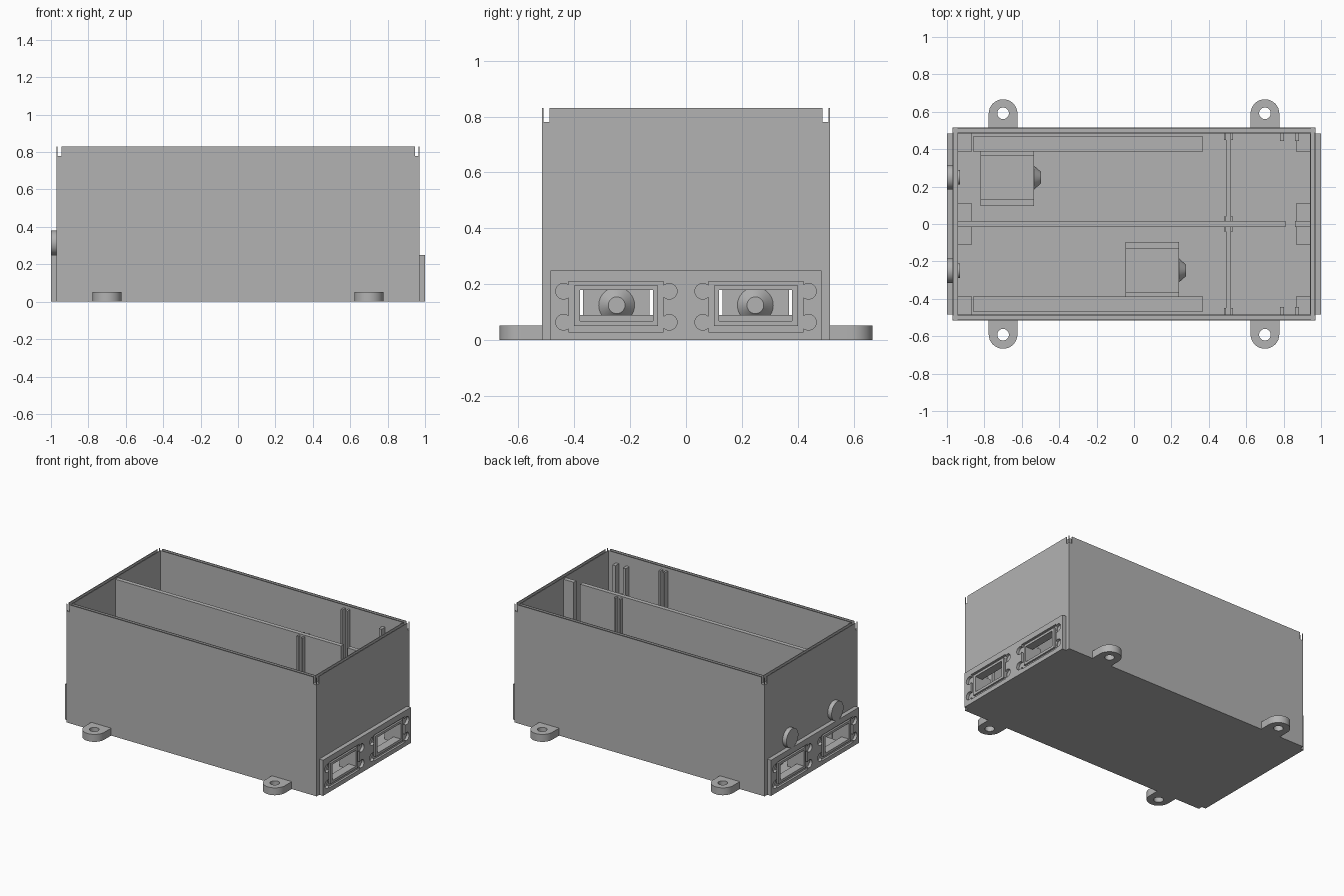
import bpy
import bmesh
from mathutils import Matrix, Vector

if "Cube" in bpy.data.objects:
    bpy.data.objects.remove(bpy.data.objects["Cube"])

grey = bpy.data.materials.new("light_grey")
grey.use_nodes = True
grey.diffuse_color = (0.45, 0.45, 0.45, 1)
grey.node_tree.nodes["Principled BSDF"].inputs["Base Color"].default_value = (0.45, 0.45, 0.45, 1)


def finish(name, bm):
    mesh = bpy.data.meshes.new(name)
    bm.to_mesh(mesh)
    bm.free()
    mesh.materials.append(grey)
    obj = bpy.data.objects.new(name, mesh)
    bpy.context.collection.objects.link(obj)
    return obj


def box(name, x, y, z):
    """Box from three (low, high) ranges in any order."""
    bm = bmesh.new()
    bmesh.ops.create_cube(bm, size=1)
    for v in bm.verts:
        v.co = Vector(((r[0] + r[1]) / 2 + c * abs(r[1] - r[0])
                       for r, c in zip((x, y, z), v.co)))
    return finish(name, bm)


def tube(name, center, r1, r2, depth, axis="Z"):
    bm = bmesh.new()
    turn = Matrix.Rotation(1.570796, 4, "Y") if axis == "X" else Matrix()
    bmesh.ops.create_cone(bm, cap_ends=True, segments=32, radius1=r1, radius2=r2,
                          depth=depth, matrix=Matrix.Translation(center) @ turn)
    return finish(name, bm)


def select(obj):
    bpy.ops.object.select_all(action="DESELECT")
    obj.select_set(True)
    bpy.context.view_layer.objects.active = obj


def combine(obj, tool, operation="DIFFERENCE"):
    tool.hide_render = True
    mod = obj.modifiers.new("cut", "BOOLEAN")
    mod.operation = operation
    mod.solver = "EXACT"
    mod.object = tool
    select(obj)
    bpy.ops.object.modifier_apply(modifier=mod.name)
    bpy.data.objects.remove(tool)


def smooth(obj):
    select(obj)
    bpy.ops.object.shade_smooth_by_angle(angle=0.6)


def span(s, a, b):
    return (s * a, s * b)


W, D, H, FLOOR = 0.97, 0.515, 0.83, 0.03
SIDES = (-1, 1)
window_y, window_z = (0.118, 0.379), (0.068, 0.179)

# Open case with a rim groove that runs out at the corners
case = box("case", (-W, W), (-D, D), (0, H))
combine(case, box("cavity", (-0.94, 0.94), (-0.485, 0.485), (FLOOR, 1)))
for s in SIDES:
    combine(case, box("groove", span(s, 0.945, 0.965), (-1, 1), (0.78, 1)))
    combine(case, box("groove", (-1.2, 1.2), span(s, 0.489, 0.51), (0.78, 1)))
for e in SIDES:
    for s in SIDES:
        combine(case, box("window", span(e, 0.9, 1.1), span(s, *window_y), window_z))

# End panels: recessed window surrounds, raised frames and screw holes
for e in SIDES:
    end = "right" if e > 0 else "left"
    panel = box(end + "_panel", span(e, W, 1), (-0.485, 0.485), (0, 0.25))
    for s in SIDES:
        combine(panel, box("recess", span(e, 0.985, 1.1), span(s, 0.08, 0.42), (0.03, 0.21)))
        combine(panel, box("window", span(e, 0.9, 1.1), span(s, *window_y), window_z))
        for y in (0.06, 0.438):
            for z in (0.064, 0.175):
                combine(panel, tube("hole", (e, s * y, z), 0.028, 0.028, 0.04, "X"))
        frame = box(end + "_window_frame", span(e, 0.984, 0.998), span(s, 0.1, 0.4), (0.05, 0.196))
        combine(frame, box("window", span(e, 0.9, 1.1), span(s, *window_y), window_z))
        # Screw bosses behind the panel
        for y in ((0.015, 0.113), (0.385, 0.487)):
            box(end + "_screw_boss", span(e, 0.868, 0.942), span(s, *y), (0.02, 0.21))
    smooth(panel)

# Mounting ears with bolt holes
for x in (-0.7, 0.7):
    for s in SIDES:
        ear = tube("mounting_ear", (x, s * 0.59, 0.026), 0.077, 0.077, 0.052)
        combine(ear, box("web", (x - 0.077, x + 0.077), span(s, 0.5, 0.59), (0, 0.052)), "UNION")
        combine(ear, tube("hole", (x, s * 0.592, 0.026), 0.031, 0.031, 0.2))
        smooth(ear)

# Centre divider, with a slot near the right end
box("divider", (-0.942, 0.81), (-0.015, 0.015), (0.02, 0.82))
box("divider_stub", (0.86, 0.942), (-0.015, 0.015), (0.02, 0.82))

# Guide rails and floor sill for a cross plate
box("cross_sill", (0.492, 0.517), (-0.487, 0.487), (0.02, 0.09))
for x in (0.48, 0.517):
    for s in SIDES:
        box("wall_rail", (x, x + 0.013), span(s, 0.45, 0.487), (0.02, 0.81))
        box("divider_rail", (x, x + 0.013), span(s, 0.013, 0.04), (0.02, 0.81))

# Short guide posts beside the divider slot
for x in (0.78, 0.86):
    for s in SIDES:
        box("guide_post", (x, x + 0.022), span(s, 0.445, 0.487), (0.02, 0.76))

# Long floor ledges
for s in SIDES:
    box("floor_ledge", (-0.86, 0.37), span(s, 0.388, 0.468), (0.02, 0.06))

# Two inner units with side flanges and a tapered nose
for s, x in ((1, -0.82), (-1, -0.045)):
    box("unit_body", (x, x + 0.285), span(s, 0.13, 0.368), (0.02, 0.2))
    box("unit_flange", (x, x + 0.285), span(s, 0.095, 0.4), (0.02, 0.05))
    smooth(tube("unit_nose", (x + 0.304, s * 0.248, 0.125), 0.065, 0.03, 0.04, "X"))

# Round buttons above the left panel
for s in SIDES:
    smooth(tube("button", (-0.984, s * 0.25, 0.315), 0.066, 0.066, 0.032, "X"))
    smooth(tube("button_stem", (-0.95, s * 0.25, 0.315), 0.04, 0.04, 0.04, "X"))
